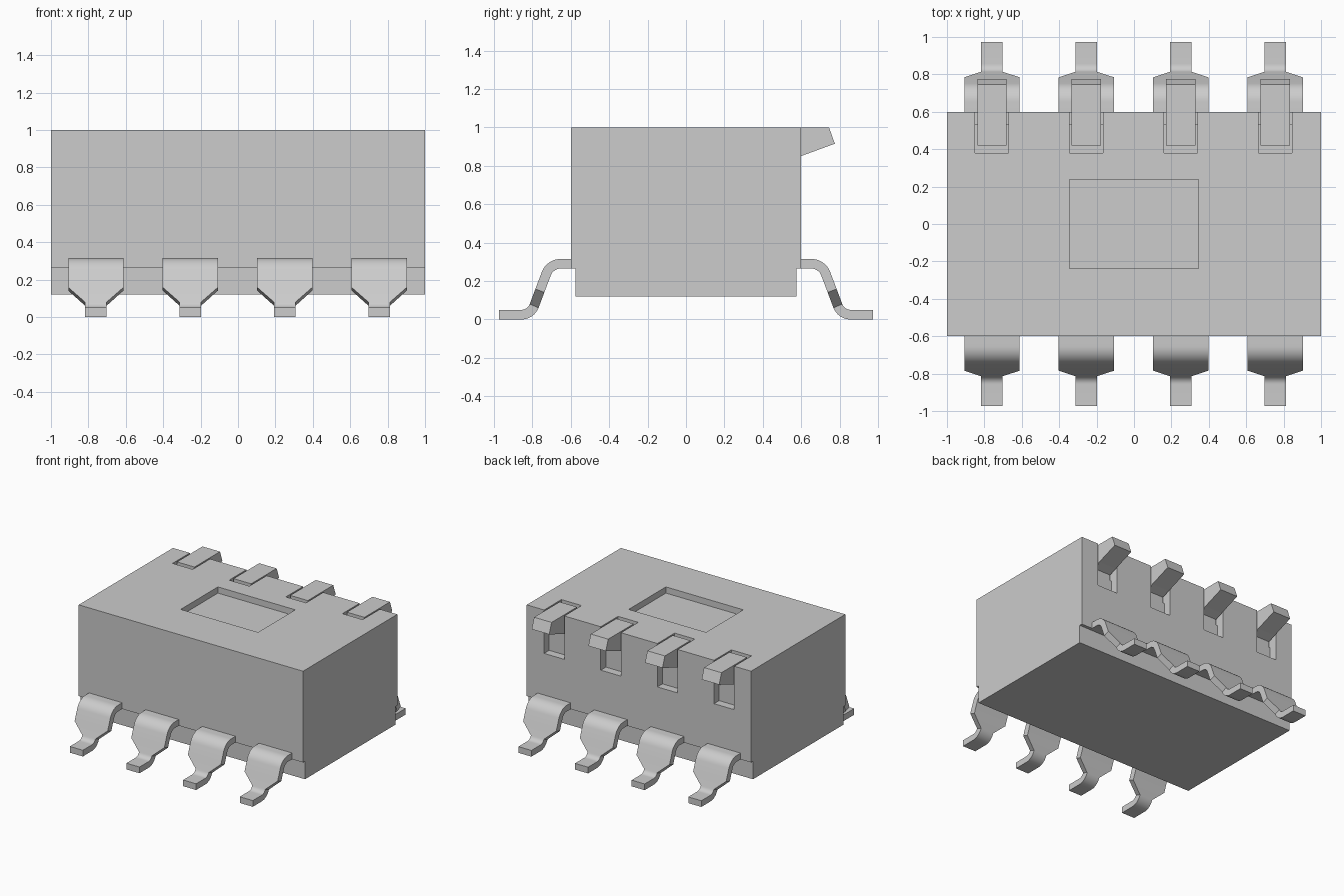
import bpy, bmesh, math
from mathutils import Vector

cube = bpy.data.objects.get("Cube")
if cube:
    bpy.data.objects.remove(cube, do_unlink=True)

grey = bpy.data.materials.new("plain_grey")
grey.use_nodes = True
colour = (0.604, 0.604, 0.604, 1)
grey.diffuse_color = colour
grey.node_tree.nodes["Principled BSDF"].inputs["Base Color"].default_value = colour

STATIONS = (-0.76, -0.255, 0.25, 0.755)


def finish(name, bm):
    bmesh.ops.recalc_face_normals(bm, faces=bm.faces)
    mesh = bpy.data.meshes.new(name)
    bm.to_mesh(mesh)
    bm.free()
    mesh.materials.append(grey)
    obj = bpy.data.objects.new(name, mesh)
    bpy.context.collection.objects.link(obj)
    return obj


def prism(bm, profile, x, half):
    """Extrude a (y, z) profile along x, centred on x."""
    face = bm.faces.new([bm.verts.new((x - half, y, z)) for y, z in profile])
    out = bmesh.ops.extrude_face_region(bm, geom=[face])["geom"]
    bmesh.ops.translate(bm, vec=(2 * half, 0, 0),
                        verts=[g for g in out if isinstance(g, bmesh.types.BMVert)])


def fillet(before, corner, after, radius, steps=8):
    """Points of an arc rounding a corner of a (y, z) path."""
    a, c, b = Vector(before), Vector(corner), Vector(after)
    u, v = (a - c).normalized(), (b - c).normalized()
    half = u.angle(v) / 2
    centre = c + (u + v).normalized() * radius / math.sin(half)
    start = (c + u * radius / math.tan(half) - centre).normalized()
    end = (c + v * radius / math.tan(half) - centre).normalized()
    return [centre + start.slerp(end, i / steps).normalized() * radius
            for i in range(steps + 1)]


# Housing: stepped block with a top window and actuator slots
bm = bmesh.new()
prism(bm, [(-0.575, 0.12), (0.575, 0.12), (0.575, 0.265), (0.6, 0.265),
           (0.6, 1), (-0.6, 1), (-0.6, 0.265), (-0.575, 0.265)], 0, 1)
housing = finish("housing", bm)

bm = bmesh.new()
prism(bm, [(-0.237, 0.95), (0.237, 0.95), (0.237, 1.1), (-0.237, 1.1)], 0, 0.345)
for x in STATIONS:
    prism(bm, [(0.38, 1.1), (0.38, 0.78), (0.535, 0.78), (0.535, 0.65),
               (0.7, 0.65), (0.7, 1.1)], x, 0.09)
cutter = finish("recess_cutter", bm)
cutter.hide_render = True
cut = housing.modifiers.new("recesses", "BOOLEAN")
cut.operation = "DIFFERENCE"
cut.solver = "EXACT"
cut.object = cutter
bpy.context.view_layer.objects.active = housing
bpy.ops.object.modifier_apply(modifier=cut.name)
bpy.data.objects.remove(cutter, do_unlink=True)

# Actuator levers, flush with the top and overhanging the back
for i, x in enumerate(STATIONS):
    bm = bmesh.new()
    prism(bm, [(0.42, 1), (0.42, 0.78), (0.535, 0.78), (0.535, 0.826),
               (0.6, 0.851), (0.775, 0.915), (0.745, 1)], x, 0.078)
    finish(f"lever_{i + 1}", bm)

# Gull-wing terminal: bent strip that narrows towards the foot
root, knee, heel, toe = (0.56, 0.29), (0.708, 0.29), (0.808, 0.025), (0.973, 0.025)
lower = fillet(knee, heel, toe, 0.07)
taper = Vector(knee).lerp(Vector(heel), 0.53)
WIDE, NARROW, THICK = 0.1475, 0.058, 0.025
path = [(Vector(root), WIDE)]
path += [(p, WIDE) for p in fillet(root, knee, heel, 0.08)]
path += [(taper, WIDE)] + [(p, NARROW) for p in lower] + [(Vector(toe), NARROW)]


def terminal(name, x, side):
    bm = bmesh.new()
    rings = []
    for i, (p, half) in enumerate(path):
        back, ahead = path[max(i - 1, 0)][0], path[min(i + 1, len(path) - 1)][0]
        t = ((p - back).normalized() + (ahead - p).normalized()).normalized()
        n = Vector((-t.y, t.x)) * THICK
        rings.append([bm.verts.new((x + sx * half, side * (p.x + sn * n.x), p.y + sn * n.y))
                      for sx, sn in ((-1, -1), (1, -1), (1, 1), (-1, 1))])
    for a, b in zip(rings, rings[1:]):
        for k in range(4):
            m = (k + 1) % 4
            bm.faces.new((a[k], a[m], b[m], b[k]))
    bm.faces.new(rings[0])
    bm.faces.new(rings[-1])
    return finish(name, bm)


bpy.ops.object.select_all(action="DESELECT")
for side, label in ((-1, "front"), (1, "back")):
    for i, x in enumerate(STATIONS):
        leg = terminal(f"{label}_terminal_{i + 1}", x, side)
        leg.select_set(True)
        bpy.context.view_layer.objects.active = leg
bpy.ops.object.shade_smooth_by_angle(angle=math.radians(30))
